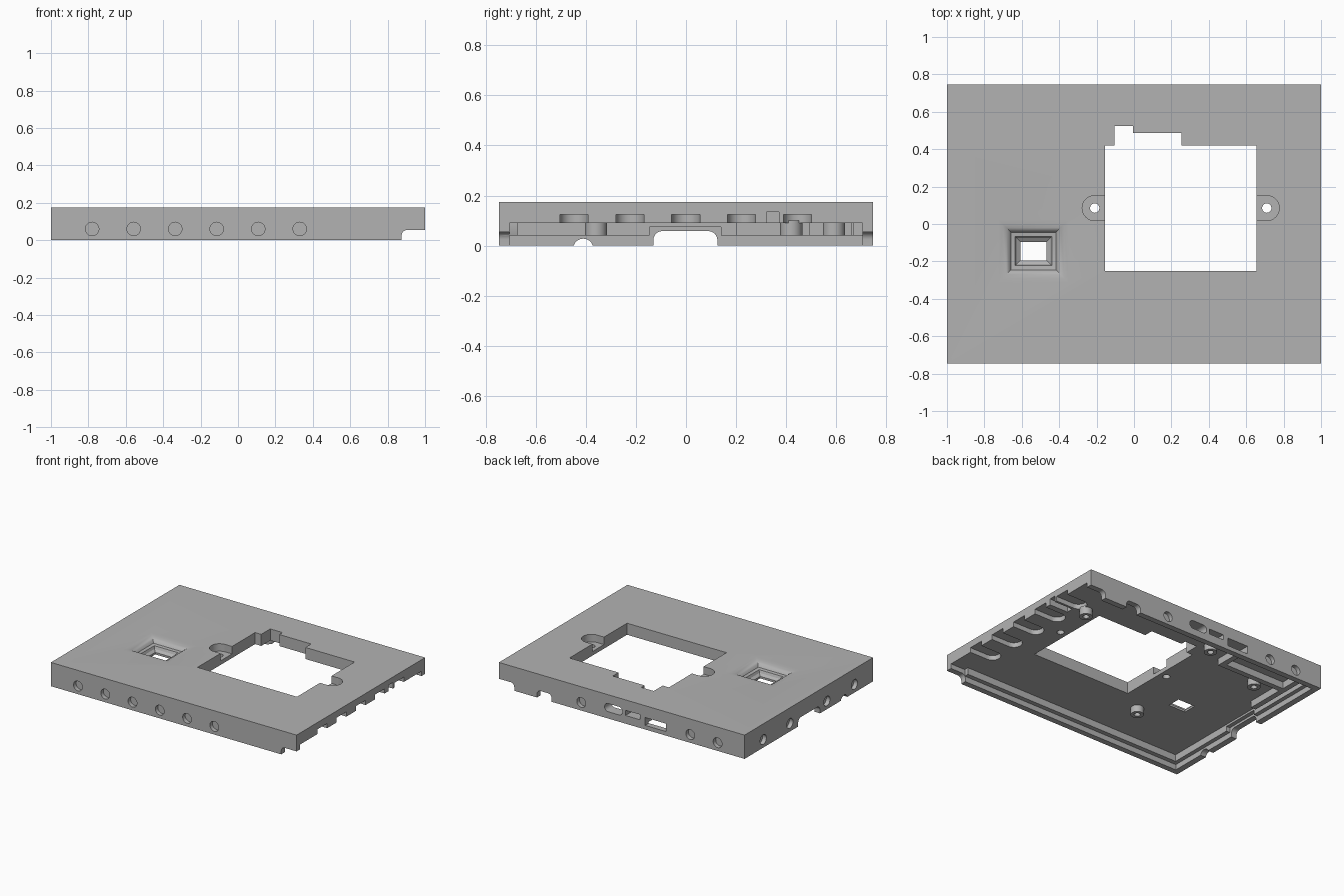
import bpy, bmesh, math
from mathutils import Matrix, Vector

if "Cube" in bpy.data.objects:
    bpy.data.objects.remove(bpy.data.objects["Cube"])

grey = bpy.data.materials.new("plain grey plastic")
grey.use_nodes = True
GREY = (0.45, 0.45, 0.45, 1)
grey.diffuse_color = GREY
grey.node_tree.nodes["Principled BSDF"].inputs["Base Color"].default_value = GREY


def finish(name, bm):
    bmesh.ops.recalc_face_normals(bm, faces=bm.faces)
    mesh = bpy.data.meshes.new(name)
    bm.to_mesh(mesh)
    bm.free()
    mesh.materials.append(grey)
    ob = bpy.data.objects.new(name, mesh)
    bpy.context.collection.objects.link(ob)
    return ob


def box(name, x0, x1, y0, y1, z0, z1):
    bm = bmesh.new()
    bmesh.ops.create_cube(bm, size=1)
    for v in bm.verts:
        v.co = ((v.co.x + .5) * (x1 - x0) + x0,
                (v.co.y + .5) * (y1 - y0) + y0,
                (v.co.z + .5) * (z1 - z0) + z0)
    return finish(name, bm)


def cylinder(name, centre, r, depth, axis="Z", segments=32):
    bm = bmesh.new()
    turn = {"Z": Matrix(), "X": Matrix.Rotation(math.pi / 2, 4, "Y"),
            "Y": Matrix.Rotation(math.pi / 2, 4, "X")}[axis]
    bmesh.ops.create_cone(bm, cap_ends=True, segments=segments, radius1=r, radius2=r,
                          depth=depth, matrix=Matrix.Translation(centre) @ turn)
    return finish(name, bm)


def rounded(name, u0, u1, v0, v1, w0, w1, r, axis):
    """Rounded rectangle in (u, v), extruded along the axis from w0 to w1."""
    place = {"X": lambda u, v, w: (w, u, v), "Y": lambda u, v, w: (u, w, v),
             "Z": lambda u, v, w: (u, v, w)}[axis]
    corners = [(u1 - r, v1 - r), (u0 + r, v1 - r), (u0 + r, v0 + r), (u1 - r, v0 + r)]
    outline = []
    for i, (cu, cv) in enumerate(corners):
        for k in range(9):
            a = math.pi / 2 * (i + k / 8)
            outline.append((cu + r * math.cos(a), cv + r * math.sin(a)))
    bm = bmesh.new()
    face = bm.faces.new([bm.verts.new(place(u, v, w0)) for u, v in outline])
    new = bmesh.ops.extrude_face_region(bm, geom=[face])["geom"]
    move = Vector(place(0, 0, w1 - w0))
    bmesh.ops.translate(bm, vec=move, verts=[g for g in new if isinstance(g, bmesh.types.BMVert)])
    bmesh.ops.remove_doubles(bm, verts=bm.verts, dist=1e-5)
    return finish(name, bm)


def combine(target, tools, operation="DIFFERENCE", keep=False):
    for tool in tools:
        mod = target.modifiers.new("cut", "BOOLEAN")
        mod.operation, mod.solver, mod.object = operation, "EXACT", tool
    graph = bpy.context.evaluated_depsgraph_get()
    graph.update()
    mesh = bpy.data.meshes.new_from_object(target.evaluated_get(graph))
    target.modifiers.clear()
    target.data = mesh
    if not keep:
        for tool in tools:
            bpy.data.objects.remove(tool)


TOP, CEIL, WALL = .175, .09, .705

# Shell, open underneath and at the +x end
shell = box("case_shell", -1, 1, -.747, .747, 0, TOP)
combine(shell, [box("cavity", -.955, 1.1, -WALL, WALL, -.1, CEIL)])

# Inner ledges under the ceiling
combine(shell, [box("front_ledge", -.97, .88, -.72, -.672, .04, .1),
                box("back_ledge", -.97, .5, .668, .72, .04, .1),
                box("side_ledge", -.97, -.925, -.7, .7, .04, .1)], "UNION")

cuts = []

# Main opening, its stepped notch and the two screw ears
cuts += [box("window", -.155, .655, -.25, .42, -.1, .3),
         box("window_notch", -.105, .255, .4, .487, -.1, .3),
         box("window_corner", -.105, -.005, .4, .525, -.1, .3)]
for x, edge in ((-.21, -.1), (.71, .6)):
    cuts += [cylinder("ear", (x, .085, .22), .067, .2),
             box("ear_slot", min(x, edge), max(x, edge), .018, .152, .12, .32),
             cylinder("ear_hole", (x, .085, .1), .025, .3)]

# Flared square port: rings of rectangles lofted downwards
bm = bmesh.new()
rings = [(.19, .2), (.19, .1752), (.165, .173), (.145, .167), (.13, .156), (.12, .14),
         (.098, .136), (.09, .118), (.07, .105), (.07, .05)]
previous = None
for half, z in rings:
    hy = half - .02
    ring = [bm.verts.new((-.537 + sx * half, -.145 + sy * hy, z))
            for sx, sy in ((-1, -1), (1, -1), (1, 1), (-1, 1))]
    if previous:
        for i in range(4):
            j = (i + 1) % 4
            bm.faces.new((previous[i], previous[j], ring[j], ring[i]))
    else:
        bm.faces.new(ring)
    previous = ring
bm.faces.new(previous)
cuts.append(finish("port", bm))

# Round pockets in the outer walls
for i in range(6):
    x = -.78 + i * .222
    cuts.append(cylinder("front_pocket", (x, -.747, .06), .036, .06, "Y"))
    if i in (0, 1, 5):
        cuts.append(cylinder("back_pocket", (x, .747, .06), .036, .06, "Y"))
for y in (-.53, -.21, .22, .53):
    cuts.append(cylinder("side_pocket", (-1, y, .06), .036, .06, "X"))

# Connector slots through the back wall
cuts += [rounded("round_slot", -.005, .14, .05, .11, .6, .8, .029, "Y"),
         box("small_slot", -.15, -.03, .6, .8, .06, .098),
         box("wide_slot", -.36, -.19, .6, .8, .03, .088)]

# Openings along the lower edge of the side, front and back walls
cuts += [rounded("side_arch", -.13, .125, -.1, .058, -1.1, -.8, .035, "X"),
         box("side_recess", -.955, -.8, -.145, .14, -.1, .075),
         cylinder("cable_arch", (-1, -.41, -.012), .04, .4, "X"),
         rounded("front_end_notch", .875, 1.1, -.1, .055, -.8, -.6, .03, "Y"),
         rounded("back_end_notch", .875, 1.1, -.1, .055, .6, .8, .03, "Y"),
         rounded("back_notch", .57, .69, -.1, .055, .6, .8, .03, "Y")]

# Open round-ended pockets along the +x end
for i in range(5):
    y = -.447 + i * .223
    cuts.append(rounded("end_pocket", .8, 1.2, y - .056, y + .056, .05, .125, .055, "Z"))
cuts.append(box("end_groove", .85, 1.1, .322, .372, .05, .135))

combine(shell, cuts)

# Hanging screw posts
for name, x, y in (("post_back_left", .77, .42), ("post_back_right", -.69, .42),
                   ("post_back_middle", -.17, .59), ("post_front", -.33, -.36)):
    post = cylinder(name, (x, y, .07), .044, .06)
    combine(post, [cylinder("bore", (x, y, .05), .021, .06)])

# Board support ribs
for name, args in (("rib_long", (-.86, -.33, .49, .53)), ("rib_side", (-.89, -.85, .2, .66)),
                   ("rib_short", (-.36, -.32, .49, .66))):
    box(name, *args, .04, .1)

# Smooth the round walls, keep edges sharp
bpy.ops.object.select_all(action="DESELECT")
for ob in bpy.context.collection.objects:
    if ob.type == "MESH" and grey.name in ob.data.materials:
        ob.select_set(True)
        bpy.context.view_layer.objects.active = ob
bpy.ops.object.shade_smooth_by_angle(angle=math.radians(30))
